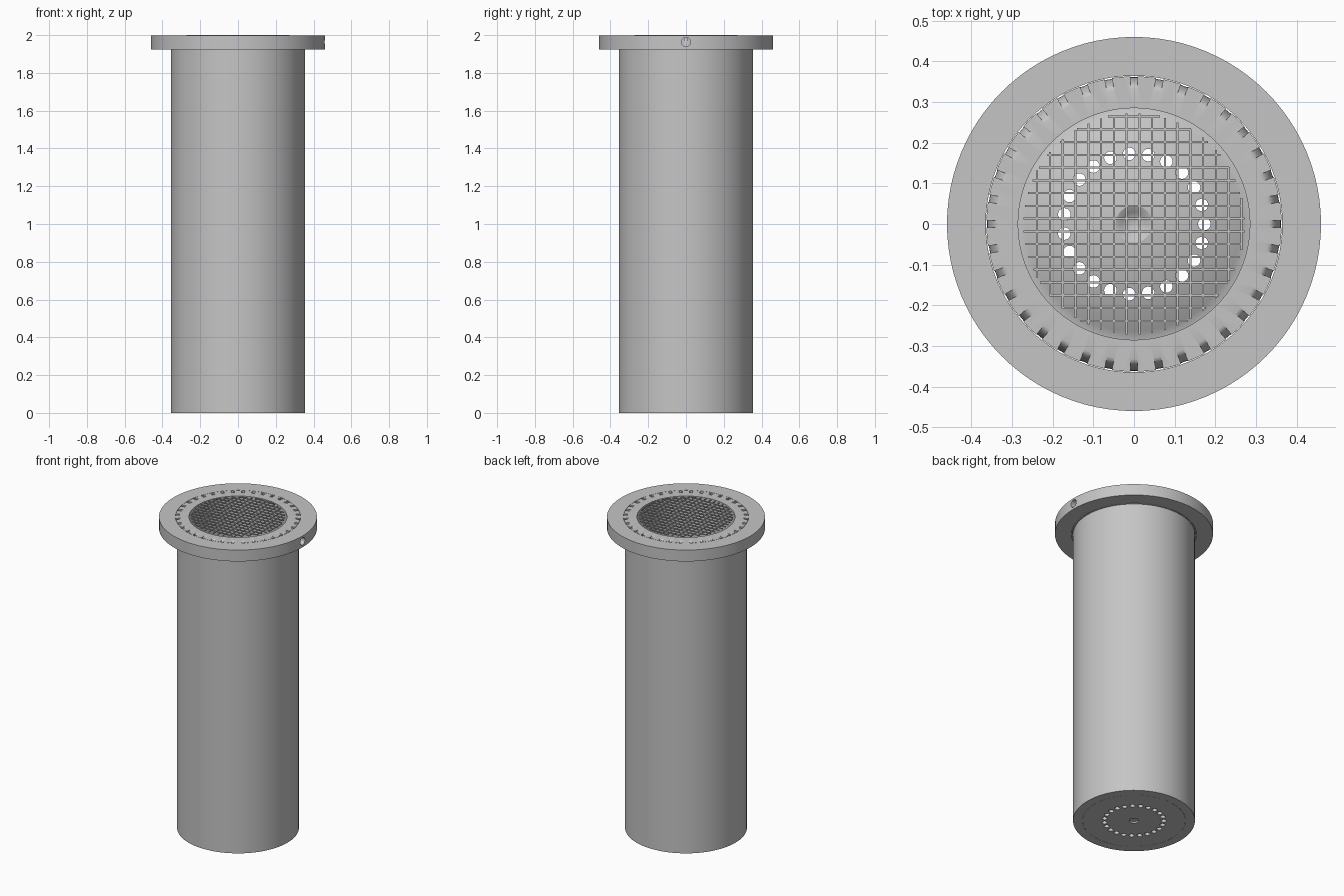
import bpy, bmesh, math
from mathutils import Matrix, Vector

cube = bpy.data.objects.get("Cube")
if cube:
    bpy.data.objects.remove(cube, do_unlink=True)

# One metal grey for everything
GREY = (0.56, 0.56, 0.56, 1.0)
metal = bpy.data.materials.new("plain_grey_metal")
metal.use_nodes = True
metal.diffuse_color = GREY
metal.node_tree.nodes["Principled BSDF"].inputs["Base Color"].default_value = GREY

TOP, LIP, SEG = 1.998, 1.925, 96


def make(name, bm):
    bmesh.ops.recalc_face_normals(bm, faces=bm.faces)
    mesh = bpy.data.meshes.new(name)
    bm.to_mesh(mesh)
    bm.free()
    mesh.materials.append(metal)
    obj = bpy.data.objects.new(name, mesh)
    bpy.context.collection.objects.link(obj)
    return obj


def activate(obj):
    bpy.ops.object.select_all(action='DESELECT')
    obj.select_set(True)
    bpy.context.view_layer.objects.active = obj


def lathe(name, profile, closed=True):
    """Revolve (radius, height) points about z."""
    bm = bmesh.new()
    verts = [bm.verts.new((r, 0, z)) for r, z in profile]
    pairs = list(zip(verts, verts[1:]))
    if closed:
        pairs.append((verts[-1], verts[0]))
    edges = [bm.edges.new(p) for p in pairs]
    bmesh.ops.spin(bm, geom=verts + edges, cent=(0, 0, 0), axis=(0, 0, 1),
                   angle=math.tau, steps=SEG, use_duplicate=False)
    bmesh.ops.remove_doubles(bm, verts=bm.verts, dist=1e-5)
    return make(name, bm)


def carve(obj, cutter_bm):
    cutter = make("cutter", cutter_bm)
    cutter.hide_render = True
    mod = obj.modifiers.new("carve", 'BOOLEAN')
    mod.operation = 'DIFFERENCE'
    mod.solver = 'EXACT'
    mod.object = cutter
    activate(obj)
    bpy.ops.object.modifier_apply(modifier=mod.name)
    bpy.data.objects.remove(cutter, do_unlink=True)


def smooth(obj):
    activate(obj)
    bpy.ops.object.shade_smooth_by_angle(angle=math.radians(30))


# Tube body with a slightly wider lip and a seat for the base plate
body = lathe("tube_body", [(0.355, 0), (0.355, LIP), (0.363, LIP), (0.363, TOP),
                           (0.285, TOP), (0.285, 0.06), (0.301, 0.06), (0.301, 0)])

# Drain slots around the lip, each with a floor that rounds over outward
bm = bmesh.new()
curve = [(0.332 + 0.029 * math.sin(a), LIP - 0.002 + 0.075 * math.cos(a))
         for a in (math.pi / 2 * i / 8 for i in range(9))]
section = [(0.332, 2.02)] + curve + [(0.361, 1.91), (0.38, 1.91), (0.38, 2.02)]
SLOTS = 36
for i in range(SLOTS):
    turn = Matrix.Rotation(math.tau * i / SLOTS, 3, 'Z')
    face = bm.faces.new([bm.verts.new(turn @ Vector((r, -0.009, z))) for r, z in section])
    out = bmesh.ops.extrude_face_region(bm, geom=[face])
    moved = [g for g in out["geom"] if isinstance(g, bmesh.types.BMVert)]
    bmesh.ops.translate(bm, verts=moved, vec=turn @ Vector((0, 0.018, 0)))
carve(body, bm)
smooth(body)

# Flange ring with one round side port
flange = lathe("flange_ring", [(0.46, LIP), (0.46, TOP), (0.3645, TOP), (0.3645, LIP)])
bm = bmesh.new()
bmesh.ops.create_cone(bm, cap_ends=True, segments=24, radius1=0.024, radius2=0.024, depth=0.2,
                      matrix=Matrix.Translation((0.45, 0, 1.963)) @ Matrix.Rotation(math.pi / 2, 4, 'Y'))
carve(flange, bm)
smooth(flange)

# Domed base plate with a dimple in the centre
BASE, BALL = 0.06, 0.58
drop = math.sqrt(BALL ** 2 - 0.284 ** 2)


def dome(r):
    return BASE + math.sqrt(BALL ** 2 - r * r) - drop


rim = [0.284 - (0.284 - 0.045) * i / 12 for i in range(13)]
plate = lathe("domed_base_plate",
              [(0, 0.01), (0.028, 0.01), (0.028, 0), (0.3, 0), (0.3, BASE)]
              + [(r, dome(r)) for r in rim]
              + [(0.03, dome(0.03) - 0.008), (0, dome(0) - 0.04)], closed=False)

# Ring of round through holes
bm = bmesh.new()
HOLES = 23
for i in range(HOLES):
    a = math.tau * i / HOLES
    bmesh.ops.create_cone(bm, cap_ends=True, segments=20, radius1=0.0155, radius2=0.0155, depth=0.5,
                          matrix=Matrix.Translation((0.173 * math.cos(a), 0.173 * math.sin(a), 0.1)))
carve(plate, bm)
smooth(plate)

# Wire screen across the mouth, trimmed to a circle
bm = bmesh.new()
REACH, STEP, WIRE = 0.272, 0.0314, 0.005
for i in range(17):
    offset = -0.238 + STEP * i
    length = 2 * math.sqrt(REACH ** 2 - offset ** 2)
    for pos, size in (((offset, 0), (WIRE, length)), ((0, -0.238 + STEP * i), (length, WIRE))):
        bmesh.ops.create_cube(bm, size=1, matrix=Matrix.Translation((*pos, 2 - WIRE / 2))
                              @ Matrix.Diagonal((*size, WIRE, 1)))
make("wire_screen", bm)
